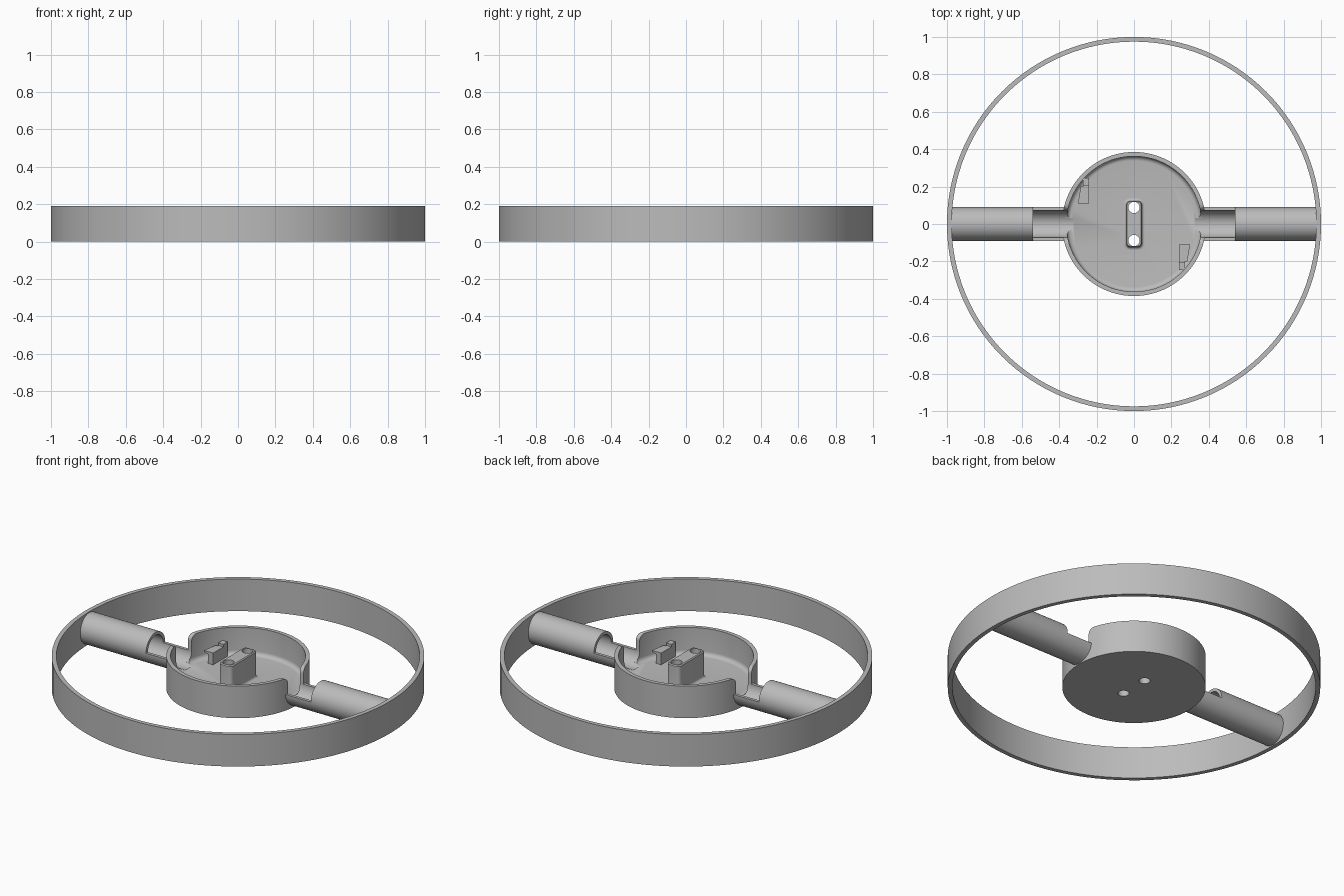
import bpy, bmesh, math
from mathutils import Matrix

if "Cube" in bpy.data.objects:
    bpy.data.objects.remove(bpy.data.objects["Cube"], do_unlink=True)

grey = bpy.data.materials.new("plain grey")
grey.use_nodes = True
grey.diffuse_color = (0.5, 0.5, 0.5, 1)
grey.node_tree.nodes["Principled BSDF"].inputs["Base Color"].default_value = (0.5, 0.5, 0.5, 1)

HEIGHT = 0.19
AXIS = HEIGHT / 2      # height of the spoke centre line
TUBE, BORE = 0.09, 0.072
FLOOR = 0.03


def finish(name, bm):
    bmesh.ops.remove_doubles(bm, verts=bm.verts, dist=1e-5)
    bmesh.ops.recalc_face_normals(bm, faces=bm.faces)
    mesh = bpy.data.meshes.new(name)
    bm.to_mesh(mesh)
    bm.free()
    obj = bpy.data.objects.new(name, mesh)
    bpy.context.collection.objects.link(obj)
    mesh.materials.append(grey)
    return obj


def loft(bm, loops, closed=True, wrap=False, caps=True):
    """Skin a list of equally long point loops."""
    rows = [[bm.verts.new(p) for p in loop] for loop in loops]
    n = len(rows[0])
    pairs = list(zip(rows, rows[1:])) + ([(rows[-1], rows[0])] if wrap else [])
    for a, b in pairs:
        for i in range(n if closed else n - 1):
            j = (i + 1) % n
            bm.faces.new((a[i], a[j], b[j], b[i]))
    if caps and not wrap:
        bm.faces.new(rows[0])
        bm.faces.new(rows[-1])


def arc(cy, cz, r, start, end, steps):
    return [(cy + r * math.cos(math.radians(start + (end - start) * i / steps)),
             cz + r * math.sin(math.radians(start + (end - start) * i / steps)))
            for i in range(steps + 1)]


def circle(r, z, n=128):
    return [(r * math.cos(math.tau * i / n), r * math.sin(math.tau * i / n), z) for i in range(n)]


def lathe(name, profile, wrap=False):
    bm = bmesh.new()
    loft(bm, [circle(r, z) for r, z in profile], wrap=wrap)
    return finish(name, bm)


def prism_x(bm, outline, x0, x1):
    loft(bm, [[(x, y, z) for y, z in outline] for x in (x0, x1)])


def box(bm, x0, x1, y0, y1, z0, z1):
    prism_x(bm, [(y0, z0), (y1, z0), (y1, z1), (y0, z1)], x0, x1)


def cut(obj, cutter):
    mod = obj.modifiers.new("cut", "BOOLEAN")
    mod.operation, mod.solver, mod.object = "DIFFERENCE", "EXACT", cutter
    bpy.context.view_layer.objects.active = obj
    bpy.ops.object.modifier_apply(modifier=mod.name)


def half_turn(bm):
    """Add a copy turned 180 degrees about the vertical axis."""
    copy = bmesh.ops.duplicate(bm, geom=bm.verts[:] + bm.edges[:] + bm.faces[:])
    verts = [g for g in copy["geom"] if isinstance(g, bmesh.types.BMVert)]
    bmesh.ops.rotate(bm, verts=verts, matrix=Matrix.Rotation(math.pi, 3, "Z"))


# Outer ring
ring = lathe("outer_ring", [(1, 0), (1, HEIGHT), (0.975, HEIGHT), (0.975, 0)], wrap=True)

# Hub dish with a filleted floor
hub = lathe("hub_dish", [(0.385, 0), (0.385, HEIGHT), (0.362, HEIGHT)]
            + arc(0.337, FLOOR + 0.025, 0.025, 0, -90, 6))

# Notches in the hub wall, with flared upper corners
right_side = arc(0, AXIS, BORE, -90, 0, 12) + arc(BORE + 0.035, HEIGHT - 0.035, 0.035, 180, 90, 8)
right_side += [(BORE + 0.035, HEIGHT + 0.05)]
left_side = [(-y, z) for y, z in reversed(right_side)]
bm = bmesh.new()
prism_x(bm, right_side + left_side[:-1], 0.325, 0.5)
half_turn(bm)
notches = finish("notch_cutter", bm)
cut(hub, notches)

# Centre post, a rounded block with a fillet at its foot
def rounded(grow, z):
    r, hx, hy = 0.022 + grow, 0.02, 0.102
    corners = ((hx, hy, 0), (-hx, hy, 90), (-hx, -hy, 180), (hx, -hy, 270))
    return [(x, y, z) for cx, cy, a in corners for x, y in arc(cx, cy, r, a, a + 90, 6)]


bm = bmesh.new()
foot = [rounded(0.014 - y, z) for y, z in arc(0, FLOOR + 0.014, 0.014, -90, 0, 5)]
loft(bm, [rounded(0.014, 0.012)] + foot + [rounded(0, 0.18), rounded(-0.005, 0.186)])
post = finish("centre_post", bm)

# Two screw holes through the post and the floor
bm = bmesh.new()
for y in (-0.088, 0.088):
    loft(bm, [[(px, py + y, pz) for px, py, pz in circle(0.03, z, 32)] for z in (-0.1, 0.3)])
holes = finish("hole_cutter", bm)
cut(hub, holes)
cut(post, holes)
for cutter in (notches, holes):
    bpy.data.objects.remove(cutter, do_unlink=True)

# Spokes: a closed tube outside, an open trough next to the hub
bm = bmesh.new()
tube = [arc(0, AXIS, r, 0, 360, 64)[:-1] for r in (TUBE, BORE)]
outer, inner = tube
loft(bm, [[(x, y, z) for y, z in o] for x, o in
          ((0.54, outer), (0.982, outer), (0.982, inner), (0.54, inner))], wrap=True)
trough = arc(0, AXIS, TUBE, 180, 360, 32) + arc(0, AXIS, BORE, 360, 180, 32)
prism_x(bm, trough, 0.366, 0.54)
half_turn(bm)
spokes = finish("spokes", bm)

# Small retaining clips on the hub floor
bm = bmesh.new()
box(bm, -0.272, -0.24, 0.11, 0.245, 0.02, 0.1)
box(bm, -0.272, -0.24, 0.205, 0.245, 0.1, 0.115)
loft(bm, [[(-0.272, y, 0.085), (-0.272, y, 0.1), (x, y, 0.1), (x, y, 0.092)]
          for y, x in ((0.11, -0.3), (0.2, -0.285))])
half_turn(bm)
clips = finish("retaining_clips", bm)

# Smooth the curved surfaces and keep the edges crisp
bpy.ops.object.select_all(action="DESELECT")
for obj in (ring, hub, post, spokes):
    obj.select_set(True)
bpy.context.view_layer.objects.active = hub
bpy.ops.object.shade_smooth_by_angle(angle=math.radians(32))
